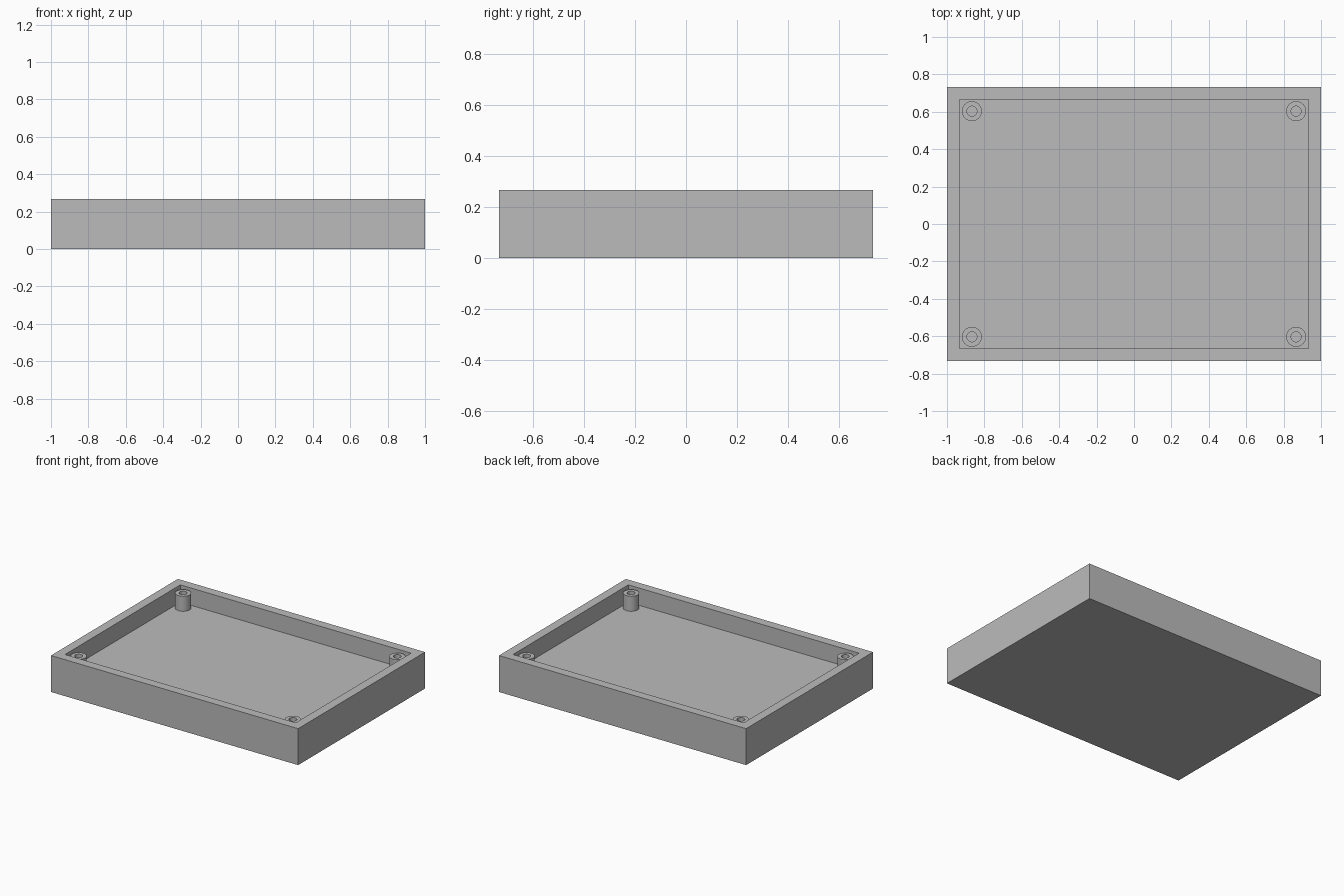
import bpy, bmesh, math

if "Cube" in bpy.data.objects:
    bpy.data.objects.remove(bpy.data.objects["Cube"])

W, D, H = 2.0, 1.4667, 0.2667      # outer size of the tray
WALL, FLOOR = 0.0667, 0.14         # wall thickness, floor level
POST_TOP, POST_R, HOLE_R = 0.25, 0.0533, 0.0267

grey = bpy.data.materials.new("plain grey")
grey.diffuse_color = (0.5, 0.5, 0.5, 1)
grey.use_nodes = True
grey.node_tree.nodes["Principled BSDF"].inputs["Base Color"].default_value = grey.diffuse_color


def finish(bm, name):
    bmesh.ops.recalc_face_normals(bm, faces=bm.faces)
    me = bpy.data.meshes.new(name)
    bm.to_mesh(me)
    bm.free()
    me.materials.append(grey)
    ob = bpy.data.objects.new(name, me)
    bpy.context.collection.objects.link(ob)
    return ob


# Tray: a block whose top is inset and sunk to the floor level
bm = bmesh.new()
bmesh.ops.create_cube(bm, size=1)
for v in bm.verts:
    v.co = (v.co.x * W, v.co.y * D, (v.co.z + 0.5) * H)
bm.normal_update()
top = max(bm.faces, key=lambda f: f.calc_center_median().z)
bmesh.ops.inset_region(bm, faces=[top], thickness=WALL, use_even_offset=True)
floor = bmesh.ops.extrude_discrete_faces(bm, faces=[top])["faces"][0]
for v in floor.verts:
    v.co.z = FLOOR
finish(bm, "tray")


# Screw posts: a hollow profile turned round the vertical axis
def screw_post(name, x, y, sides=48):
    profile = [(POST_R, FLOOR), (POST_R, POST_TOP), (HOLE_R, POST_TOP), (HOLE_R, FLOOR)]
    bm = bmesh.new()
    rings = []
    for r, z in profile:
        rings.append([bm.verts.new((r * math.cos(2 * math.pi * i / sides),
                                    r * math.sin(2 * math.pi * i / sides), z))
                      for i in range(sides)])
    for a, b in zip(rings, rings[1:]):
        for i in range(sides):
            j = (i + 1) % sides
            bm.faces.new((a[i], a[j], b[j], b[i]))
    ob = finish(bm, name)
    ob.location = (x, y, 0)
    bpy.ops.object.select_all(action='DESELECT')
    ob.select_set(True)
    bpy.context.view_layer.objects.active = ob
    bpy.ops.object.shade_smooth_by_angle(angle=math.radians(30))


for sx, side in ((-1, "left"), (1, "right")):
    for sy, end in ((-1, "front"), (1, "back")):
        screw_post(f"screw_post_{end}_{side}", sx * 0.8667, sy * 0.6033)
